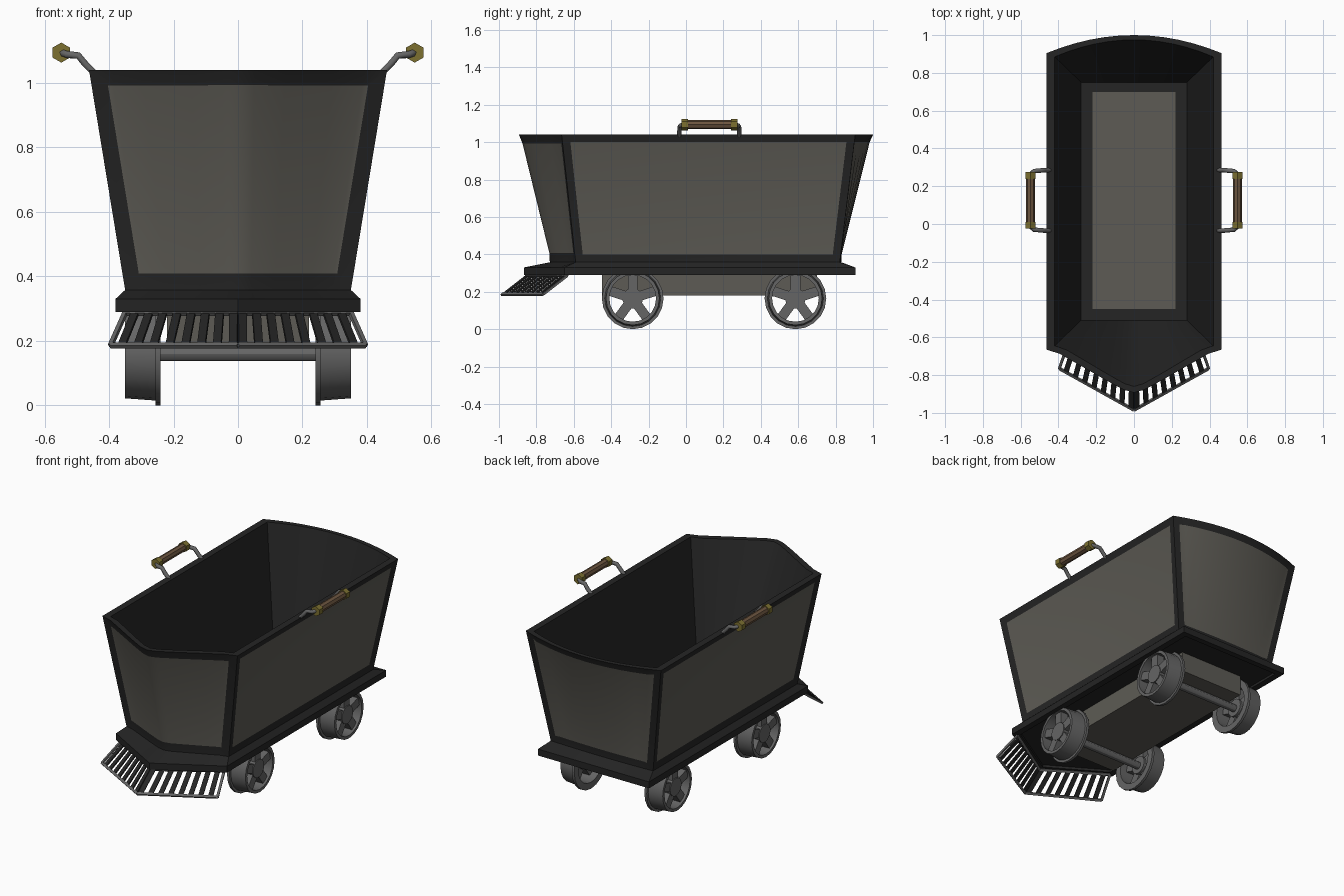
import bpy, bmesh, math
from mathutils import Vector, Matrix

if "Cube" in bpy.data.objects:
    bpy.data.objects.remove(bpy.data.objects["Cube"])


def material(name, rgb):
    m = bpy.data.materials.new(name)
    m.diffuse_color = (*rgb, 1)
    m.use_nodes = True
    m.node_tree.nodes["Principled BSDF"].inputs["Base Color"].default_value = m.diffuse_color
    return m


BLACK = material("black_iron", (0.018, 0.018, 0.018))
PANEL = material("panel_grey", (0.11, 0.105, 0.09))
METAL = material("wheel_metal", (0.13, 0.13, 0.13))
WOOD = material("wood", (0.15, 0.09, 0.05))
BRASS = material("brass", (0.2, 0.16, 0.03))


def finish(name, bm, mats, angle=None):
    bmesh.ops.recalc_face_normals(bm, faces=bm.faces)
    me = bpy.data.meshes.new(name)
    bm.to_mesh(me)
    bm.free()
    for m in mats:
        me.materials.append(m)
    ob = bpy.data.objects.new(name, me)
    bpy.context.collection.objects.link(ob)
    if angle:
        bpy.ops.object.select_all(action='DESELECT')
        ob.select_set(True)
        bpy.context.view_layer.objects.active = ob
        bpy.ops.object.shade_smooth_by_angle(angle=math.radians(angle))
    return ob


def box(bm, lo, hi):
    lo, hi = Vector(lo), Vector(hi)
    bmesh.ops.create_cube(bm, size=1, matrix=Matrix.Translation((lo + hi) / 2)
                          @ Matrix.Diagonal((*(hi - lo), 1)))


def beam(bm, a, b, wdir, width, thick):
    """Flat bar from a to b, its width lying along wdir."""
    a, b = Vector(a), Vector(b)
    d = (b - a).normalized()
    n = d.cross(Vector(wdir)).normalized()
    w = n.cross(d)
    m = Matrix((w * width, d * (b - a).length, n * thick)).transposed().to_4x4()
    bmesh.ops.create_cube(bm, size=1, matrix=Matrix.Translation((a + b) / 2) @ m)


def cylinder(bm, axis, c, r, length, seg):
    rot = Matrix.Rotation(math.pi / 2, 4, 'Y' if axis == 'X' else 'X')
    bmesh.ops.create_cone(bm, cap_ends=True, segments=seg, radius1=r, radius2=r,
                          depth=length, matrix=Matrix.Translation(c) @ rot)


# Hopper outline: pointed front with a soft S curve, bowed back
NOSE = [(1, 0), (.85, .1), (.65, .33), (.33, .7), (.12, .93), (0, 1)]
NOSE = [(-t, f) for t, f in NOSE] + [(t, f) for t, f in NOSE[-2::-1]]
NF, NB = len(NOSE), 13


def outline(z, w, corner, apex, back, bow, curved=True):
    pts = []
    for t, f in NOSE:
        f = f if curved else 1 - abs(t)
        pts.append((t * w, corner + (apex - corner) * f, z))
    for i in range(NB):
        t = 1 - 2 * i / (NB - 1)
        pts.append((t * w, back + bow * (1 - t * t), z))
    return pts


# Hopper body with base skirt, lofted through outlines from underside to inner floor
bm = bmesh.new()
loops = [
    outline(.305, .34, -.62, -.825, .87, 0, False),
    outline(.29, .34, -.62, -.825, .87, 0, False),
    outline(.29, .38, -.65, -.866, .905, 0, False),
    outline(.33, .38, -.65, -.866, .905, 0, False),
    outline(.358, .35, -.59, -.728, .822, .008),
    outline(1.04, .462, -.665, -.893, .905, .095),
    outline(1.04, .42, -.645, -.86, .885, .09),
    outline(.335, .28, -.51, -.51, .75, 0),
]
rings = [[bm.verts.new(p) for p in lp] for lp in loops]
n = len(rings[0])
walls = []
for k, (a, b) in enumerate(zip(rings, rings[1:])):
    for i in range(n):
        j = (i + 1) % n
        f = bm.faces.new((a[i], a[j], b[j], b[i]))
        if k == 4:
            walls.append(f)
bm.faces.new(rings[0][::-1])
bm.faces.new(rings[-1])
bmesh.ops.recalc_face_normals(bm, faces=bm.faces)
# Recessed grey panels on the four walls
for faces, t in ((walls[:NF - 1], .05), ([walls[NF - 1]], .042),
                 (walls[NF:n - 1], .042), ([walls[n - 1]], .042)):
    bm.normal_update()
    bmesh.ops.inset_region(bm, faces=faces, thickness=t, depth=-.008,
                           use_boundary=True, use_even_offset=True)
    for f in faces:
        f.material_index = 1
finish("hopper_body", bm, [BLACK, PANEL], 32)

# Underframe box, whose top forms the grey hopper floor
bm = bmesh.new()
box(bm, (-.22, -.45, .18), (.22, .70, .342))
finish("underframe_box", bm, [PANEL])

# Wheels and axles
SEG, CZ = 20, .165
PROFILE = [(.24, .165), (.256, .165), (.256, .15), (.35, .143), (.35, .125), (.24, .125)]
for label, cy in (("front", -.285), ("rear", .585)):
    for side, s in (("left", -1), ("right", 1)):
        bm = bmesh.new()
        rows = []
        for i in range(SEG):
            a = 2 * math.pi * i / SEG
            rows.append([bm.verts.new((s * x, cy + r * math.cos(a), CZ + r * math.sin(a)))
                         for x, r in PROFILE])
        for i in range(SEG):
            p, q = rows[i], rows[(i + 1) % SEG]
            for k in range(len(PROFILE)):
                m = (k + 1) % len(PROFILE)
                bm.faces.new((p[k], p[m], q[m], q[k]))
        for i in range(5):
            a = math.radians(90 + 72 * i)
            d = Vector((0, math.cos(a), math.sin(a)))
            c = Vector((s * .31, cy, CZ))
            beam(bm, c + d * .03, c + d * .13, (1, 0, 0), .05, .052)
        cylinder(bm, 'X', (s * .305, cy, CZ), .055, .07, 15)
        finish(f"{label}_{side}_wheel", bm, [METAL], 30)
    bm = bmesh.new()
    cylinder(bm, 'X', (0, cy, .16), .023, .56, 12)
    finish(f"{label}_axle", bm, [METAL], 30)

# Track guard: sloping slats in a V, with a thin lower rail and end bars
slats, rails = bmesh.new(), bmesh.new()
for s in (-1, 1):
    top = Vector((0, -.855, .287)), Vector((s * .35, -.635, .287))
    low = Vector((0, -.985, .186)), Vector((s * .395, -.765, .186))
    along = low[1] - low[0]
    for i in range(8):
        t = (i + .3) / 8
        beam(slats, top[0].lerp(top[1], t), low[0].lerp(low[1], t), along, .027, .008)
    beam(rails, *low, (0, 1, .7), .014, .012)
    beam(rails, top[1], low[1], along, .014, .012)
    beam(rails, *top, (0, 1, .7), .014, .012)
finish("track_guard_slats", slats, [BLACK])
finish("track_guard_rails", rails, [METAL])

# Side handles: bent iron bracket, wooden grip, brass end caps
for side, s in (("left", -1), ("right", 1)):
    cu = bpy.data.curves.new(f"{side}_handle_bracket", 'CURVE')
    cu.dimensions = '3D'
    cu.bevel_depth, cu.bevel_resolution, cu.use_fill_caps = .012, 1, True
    half = [(.445, .16, 1.03), (.475, .16, 1.06), (.495, .158, 1.085),
            (.53, .155, 1.088), (.548, .14, 1.094)]
    path = half + [(x, -y, z) for x, y, z in half[::-1]]
    sp = cu.splines.new('POLY')
    sp.points.add(len(path) - 1)
    for p, (x, y, z) in zip(sp.points, path):
        p.co = (s * x, y + .125, z, 1)
    cu.materials.append(METAL)
    bpy.context.collection.objects.link(bpy.data.objects.new(cu.name, cu))
    bm = bmesh.new()
    cylinder(bm, 'Y', (s * .548, .125, 1.094), .024, .25, 8)
    finish(f"{side}_handle_grip", bm, [WOOD])
    bm = bmesh.new()
    for e in (-1, 1):
        cylinder(bm, 'Y', (s * .548, .125 + e * .132, 1.094), .031, .035, 6)
    finish(f"{side}_handle_caps", bm, [BRASS])
